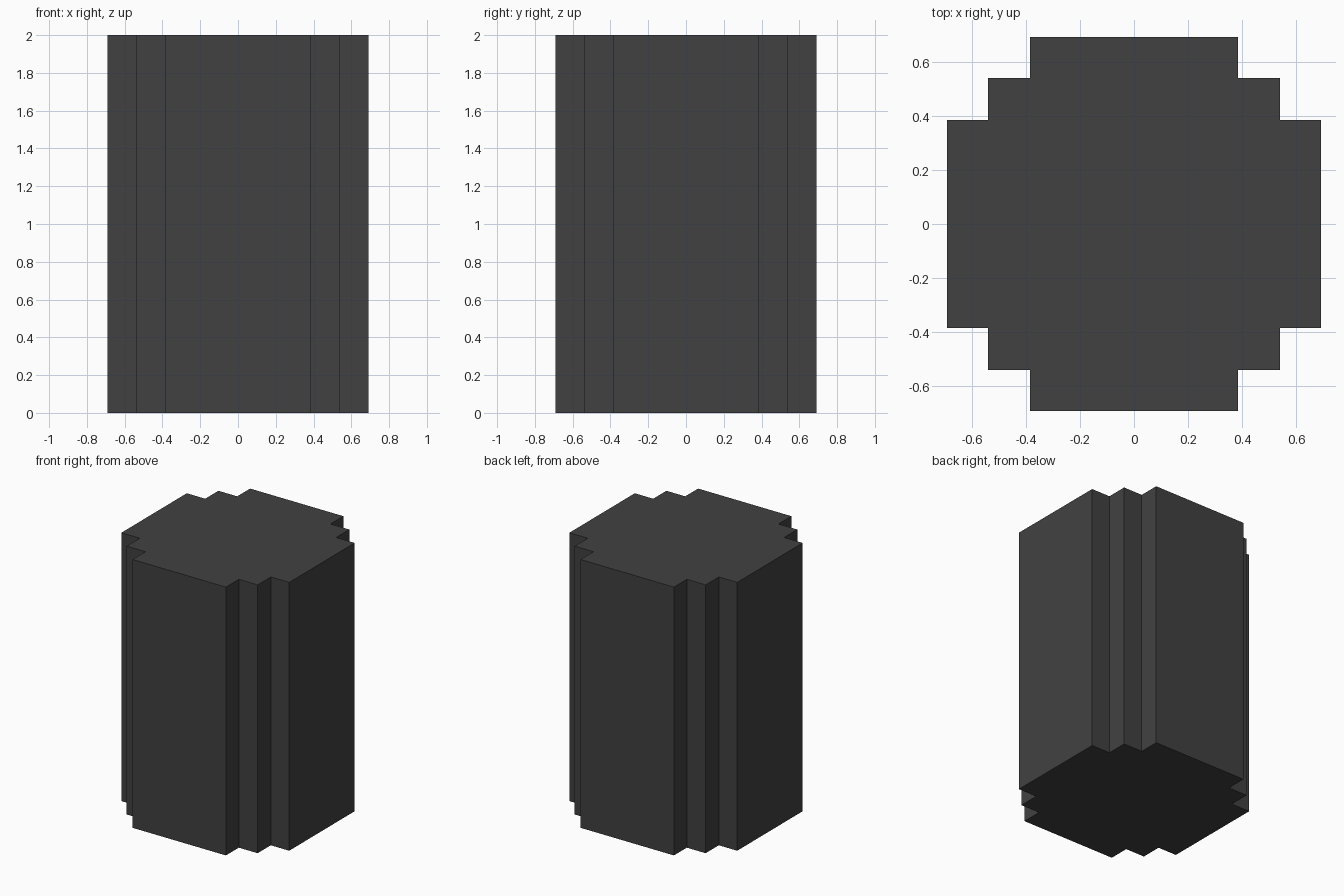
import bpy
import bmesh

cube = bpy.data.objects.get("Cube")
if cube:
    bpy.data.objects.remove(cube, do_unlink=True)

HEIGHT = 2.0
INNER, MIDDLE, OUTER = 0.385, 0.54, 0.692

# Dark grey material
mat = bpy.data.materials.new("dark_grey")
mat.use_nodes = True
colour = (0.053, 0.053, 0.053, 1.0)
mat.diffuse_color = colour
bsdf = next(n for n in mat.node_tree.nodes if n.type == "BSDF_PRINCIPLED")
bsdf.inputs["Base Color"].default_value = colour

# Stepped corner, turned four times to make the whole outline
corner = [(OUTER, INNER), (MIDDLE, INNER), (MIDDLE, MIDDLE),
          (INNER, MIDDLE), (INNER, OUTER)]
outline = []
for _ in range(4):
    outline += corner
    corner = [(-y, x) for x, y in corner]

# Extrude the outline into the pillar
bm = bmesh.new()
base = bm.faces.new([bm.verts.new((x, y, 0)) for x, y in outline])
top = bmesh.ops.extrude_face_region(bm, geom=[base], use_keep_orig=True)
bmesh.ops.translate(bm, vec=(0, 0, HEIGHT),
                    verts=[g for g in top["geom"] if isinstance(g, bmesh.types.BMVert)])
bmesh.ops.recalc_face_normals(bm, faces=bm.faces)

mesh = bpy.data.meshes.new("stepped_pillar")
bm.to_mesh(mesh)
bm.free()
mesh.materials.append(mat)
pillar = bpy.data.objects.new("stepped_pillar", mesh)
bpy.context.collection.objects.link(pillar)
